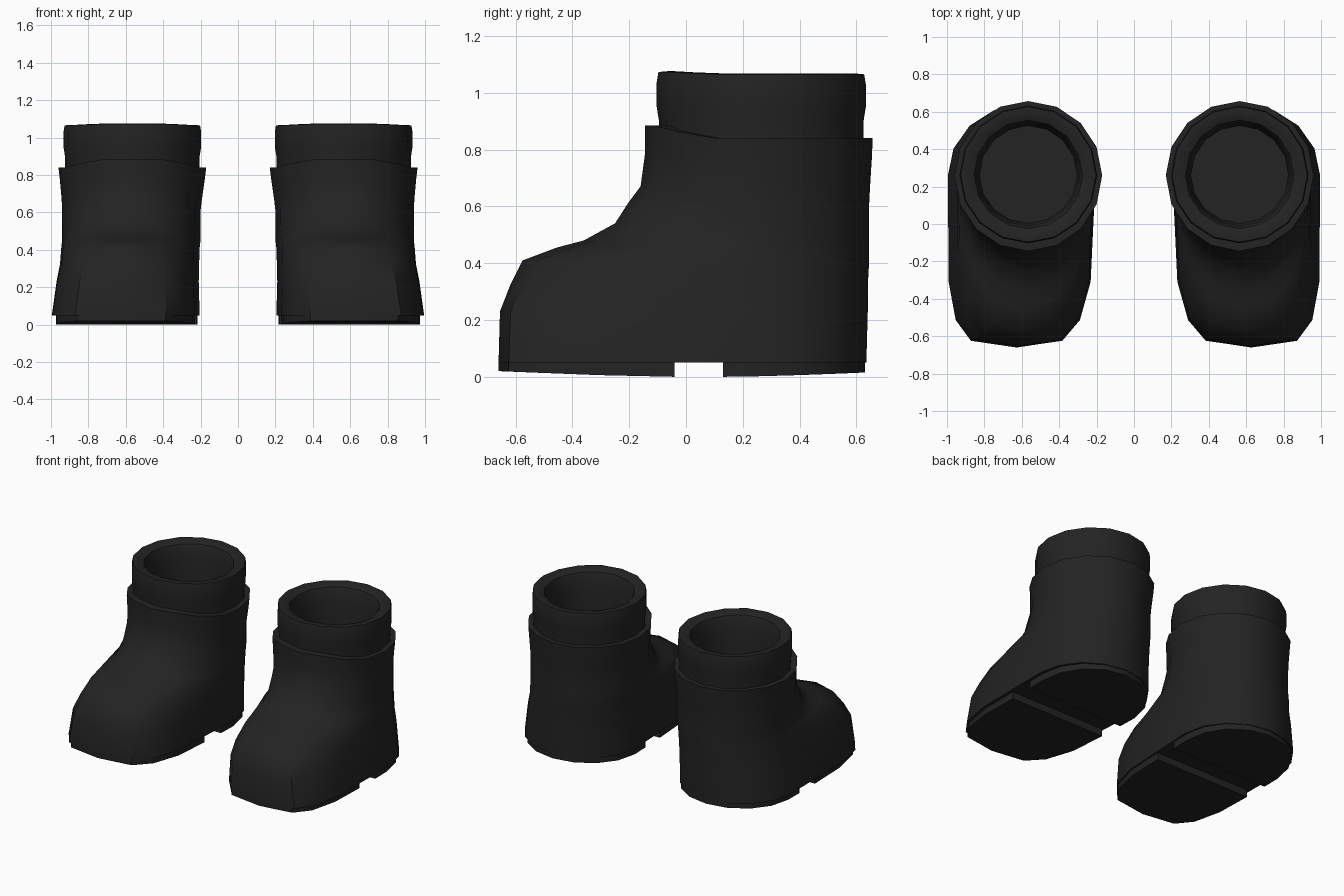
import bpy, bmesh, math

cube = bpy.data.objects.get("Cube")
if cube:
    bpy.data.objects.remove(cube, do_unlink=True)

SIDES = 16
YC = 0.26  # y of the shaft axis

black = bpy.data.materials.new("black rubber")
black.use_nodes = True
colour = (0.017, 0.017, 0.017, 1)
black.diffuse_color = colour
black.node_tree.nodes["Principled BSDF"].inputs["Base Color"].default_value = colour


def ring(bm, z, cx, w, front, back, n=2, skew=0, lift=0):
    """Closed outline: round at the back, squarer at the front as n grows."""
    verts = []
    for i in range(SIDES):
        a = math.tau * i / SIDES
        c, s = math.cos(a), math.sin(a)
        f = max(0, -s)
        if s >= -1e-6:
            x, y = w * c, YC + (back - YC) * s
        else:
            p = 2 / n
            x = math.copysign(w * abs(c) ** p, c)
            y = YC - (YC - front) * f ** p
        rise = lift * min(1, max(0, (f - 0.5) / 0.42))
        verts.append(bm.verts.new((cx + x + skew * f, y, z + rise)))
    return verts


def loft(bm, rings, cap_start=False, cap_end=False):
    for a, b in zip(rings, rings[1:]):
        for i in range(SIDES):
            j = (i + 1) % SIDES
            bm.faces.new((a[i], a[j], b[j], b[i]))
    if cap_start:
        bm.faces.new(rings[0][::-1])
    if cap_end:
        bm.faces.new(rings[-1])


def finish(bm, name):
    """Make the left part and mirror it across to the right boot."""
    mesh = bpy.data.meshes.new(name)
    bm.to_mesh(mesh)
    bm.free()
    mesh.materials.append(black)
    ob = bpy.data.objects.new(name, mesh)
    bpy.context.collection.objects.link(ob)
    bpy.ops.object.select_all(action='DESELECT')
    ob.select_set(True)
    bpy.context.view_layer.objects.active = ob
    bpy.ops.object.shade_smooth_by_angle(angle=math.radians(40))
    mirror = ob.modifiers.new("Mirror", 'MIRROR')
    mirror.use_mirror_merge = False


# Boot upper: z, centre x, half width, front y, back y, squareness, toe skew
levels = [
    (0.05, 0.60, 0.395, -0.66, 0.635, 4, 0.03),
    (0.23, 0.59, 0.38, -0.655, 0.64, 3.8, 0.03),
    (0.32, 0.58, 0.372, -0.62, 0.64, 3.3, 0.03),
    (0.41, 0.575, 0.37, -0.575, 0.645, 2.5, 0.03),
    (0.455, 0.57, 0.37, -0.455, 0.645, 2.2, 0.02),
    (0.48, 0.57, 0.37, -0.36, 0.645, 2, 0.01),
    (0.54, 0.57, 0.37, -0.25, 0.645, 2, 0),
    (0.61, 0.57, 0.37, -0.205, 0.645, 2, 0),
    (0.67, 0.568, 0.375, -0.16, 0.648, 2, 0),
    (0.78, 0.565, 0.388, -0.145, 0.655, 2, 0),
]
bm = bmesh.new()
rings = [ring(bm, *lv) for lv in levels]
rings.append(ring(bm, 0.84, 0.565, 0.395, -0.145, 0.657, lift=0.045))
rings.append(ring(bm, 0.84, 0.565, 0.34, -0.08, 0.60, lift=0.045))
loft(bm, rings, cap_start=True)
finish(bm, "boot_upper")

# Rolled cuff and inner lining: z, radius, from outside over the lip to the floor
lining = [(0.80, 0.36), (0.90, 0.36), (0.95, 0.368), (1.03, 0.368),
          (1.065, 0.362), (1.068, 0.33), (1.05, 0.29), (1.01, 0.275),
          (0.95, 0.27), (0.85, 0.26), (0.06, 0.26)]
bm = bmesh.new()
rings = [ring(bm, z, 0.565, r, YC + 0.005 - r, YC + 0.005 + r,
              lift=0.008 if z > 1 else 0) for z, r in lining]
loft(bm, rings, cap_end=True)
finish(bm, "cuff_and_lining")


def sole(name, cut_y, keep_front):
    """Part of the foot outline on one side of the arch, curling up at its tip."""
    bm = bmesh.new()
    outline = (0.595, 0.378, -0.66, 0.63, 4, 0.03)
    loft(bm, [ring(bm, 0, *outline), ring(bm, 0.055, *outline)], True, True)
    cut = bmesh.ops.bisect_plane(
        bm, geom=bm.verts[:] + bm.edges[:] + bm.faces[:],
        plane_co=(0, cut_y, 0), plane_no=(0, 1, 0),
        clear_outer=keep_front, clear_inner=not keep_front)
    edges = [e for e in cut["geom_cut"] if isinstance(e, bmesh.types.BMEdge)]
    bmesh.ops.edgeloop_fill(bm, edges=edges)
    for v in bm.verts:
        if v.co.z < 0.01:
            v.co.z = 0.02 * min(1, abs(v.co.y - cut_y) / 0.6) ** 1.5
    bmesh.ops.recalc_face_normals(bm, faces=bm.faces[:])
    finish(bm, name)


sole("front_sole", -0.04, True)
sole("heel", 0.13, False)
